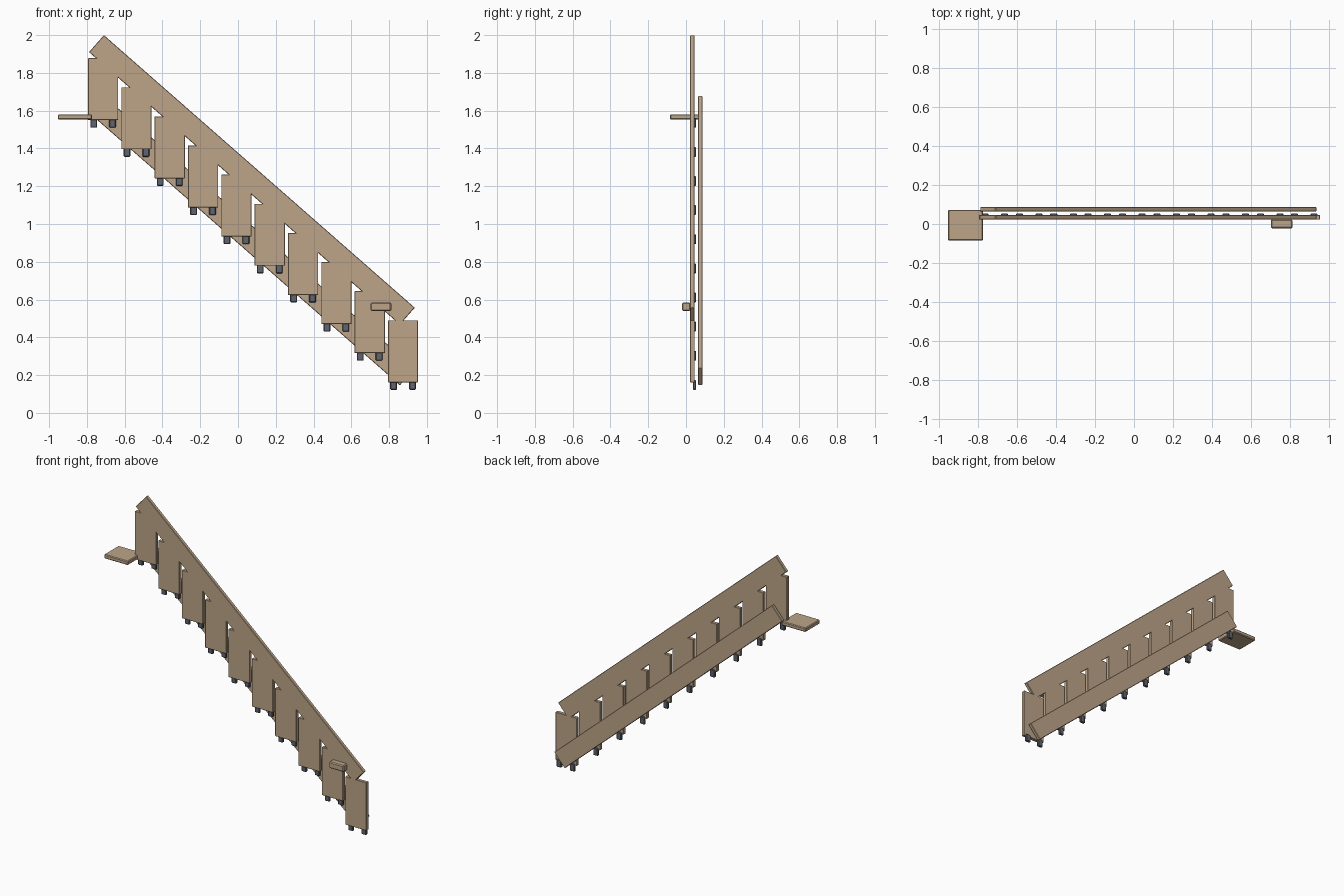
import bpy, bmesh

if "Cube" in bpy.data.objects:
    bpy.data.objects.remove(bpy.data.objects["Cube"])

def material(name, rgb):
    m = bpy.data.materials.new(name)
    m.diffuse_color = (*rgb, 1)
    m.use_nodes = True
    m.node_tree.nodes["Principled BSDF"].inputs["Base Color"].default_value = m.diffuse_color
    return m

wood = material("tan wood", (0.51, 0.378, 0.25))
metal = material("slate grey", (0.12, 0.13, 0.16))

def plate(name, outline, y0, y1, mat, bevel=0.003):
    """Extrude an x-z outline from y0 to y1, with softened edges."""
    bm = bmesh.new()
    face = bm.faces.new([bm.verts.new((x, y0, z)) for x, z in outline])
    ext = bmesh.ops.extrude_face_region(bm, geom=[face])
    bmesh.ops.translate(bm, vec=(0, y1 - y0, 0),
                        verts=[v for v in ext["geom"] if isinstance(v, bmesh.types.BMVert)])
    bmesh.ops.recalc_face_normals(bm, faces=bm.faces)
    me = bpy.data.meshes.new(name)
    bm.to_mesh(me)
    bm.free()
    me.materials.append(mat)
    ob = bpy.data.objects.new(name, me)
    bpy.context.collection.objects.link(ob)
    mod = ob.modifiers.new("edge bevel", "BEVEL")
    mod.width = bevel
    mod.segments = 1
    return ob

def box(name, x0, x1, y0, y1, z0, z1, mat, bevel=0.003):
    return plate(name, [(x0, z0), (x1, z0), (x1, z1), (x0, z1)], y0, y1, mat, bevel)

# Two sloping rails, the rear one hung lower
rail = [(-0.710, 2.0), (-0.789, 1.910), (0.857, 0.467), (0.936, 0.557)]
plate("upper_rail", rail, 0.022, 0.046, wood)
plate("lower_rail", [(x, z - 0.321) for x, z in rail], 0.064, 0.087, wood)

# Stepped panels flush with the upper rail, each with two pegs behind its foot
for i in range(10):
    cx = -0.714 + i * 0.1764
    z = 1.550 - i * 0.1542
    box(f"panel_{i + 1}", cx - 0.080, cx + 0.080, 0.022, 0.046, z, z + 0.328, wood, 0.002)
    for side in (-1, 1):
        px = cx + side * 0.050
        box(f"peg_{i + 1}_{'left' if side < 0 else 'right'}",
            px - 0.018, px + 0.018, 0.036, 0.054, z - 0.040, z + 0.012, metal, 0.004)

# Landing slab at the top end and a small block near the bottom
box("landing", -0.954, -0.773, -0.085, 0.073, 1.553, 1.581, wood, 0.005)
box("small_block", 0.701, 0.812, -0.022, 0.024, 0.540, 0.584, wood, 0.006)
